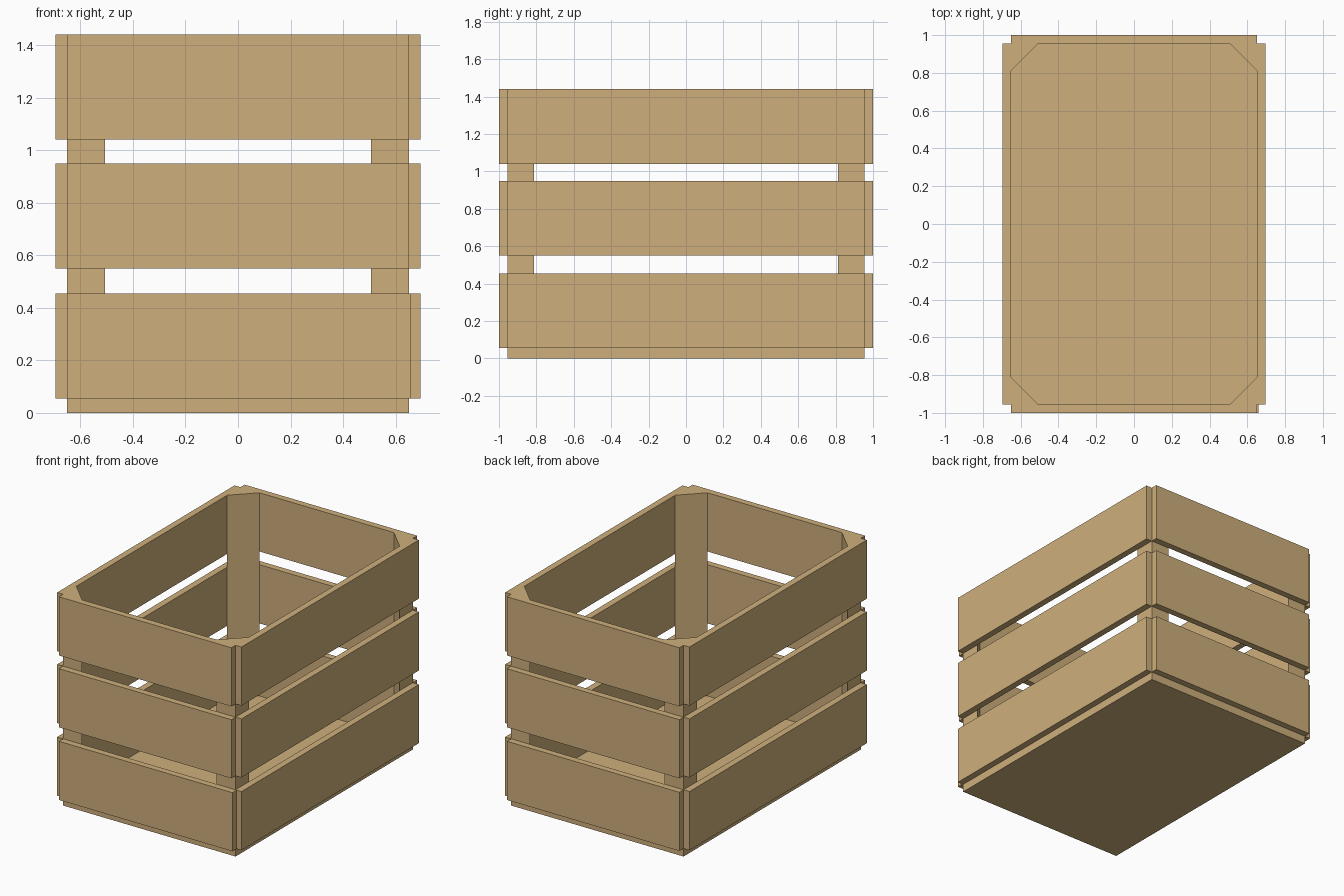
import bpy
import bmesh

if "Cube" in bpy.data.objects:
    bpy.data.objects.remove(bpy.data.objects["Cube"])

HX, HY = 0.65, 0.955       # inner frame half sizes
T = 0.045                  # slat thickness
FLOOR = 0.055              # floor thickness
TOP = 1.44
LEG = 0.143                # short side of the triangular posts
ROWS = (("bottom", 0.055), ("middle", 0.55), ("top", 1.04))
SLAT_H = 0.40

wood = bpy.data.materials.new("wood")
wood.diffuse_color = (0.62, 0.43, 0.20, 1.0)
wood.use_nodes = True
wood.node_tree.nodes["Principled BSDF"].inputs["Base Color"].default_value = wood.diffuse_color


def prism(name, outline, z0, z1):
    """Extrude a flat outline of (x, y) points from z0 up to z1."""
    bm = bmesh.new()
    base = bm.faces.new([bm.verts.new((x, y, z0)) for x, y in outline])
    ext = bmesh.ops.extrude_face_region(bm, geom=[base], use_keep_orig=True)
    verts = [g for g in ext["geom"] if isinstance(g, bmesh.types.BMVert)]
    bmesh.ops.translate(bm, verts=verts, vec=(0, 0, z1 - z0))
    bmesh.ops.recalc_face_normals(bm, faces=bm.faces)
    mesh = bpy.data.meshes.new(name)
    bm.to_mesh(mesh)
    bm.free()
    mesh.materials.append(wood)
    obj = bpy.data.objects.new(name, mesh)
    bpy.context.collection.objects.link(obj)
    return obj


def board(name, x0, x1, y0, y1, z0, z1):
    return prism(name, [(x0, y0), (x1, y0), (x1, y1), (x0, y1)], z0, z1)


# Floor panel
board("floor", -HX, HX, -HY, HY, 0, FLOOR)

# Triangular corner posts
for sx, side in ((-1, "left"), (1, "right")):
    for sy, end in ((-1, "front"), (1, "back")):
        tri = [(sx * HX, sy * HY),
               (sx * (HX - LEG), sy * HY),
               (sx * HX, sy * (HY - LEG))]
        prism(f"{end}_{side}_post", tri, FLOOR, TOP)

# Three rows of slats on all four sides, leaving the outer corners open
for row, z in ROWS:
    for s, side, end in ((-1, "left", "front"), (1, "right", "back")):
        x0, x1 = sorted((s * HX, s * (HX + T)))
        y0, y1 = sorted((s * HY, s * (HY + T)))
        # the lowest front slat is a touch longer on its right end
        extra = 0.008 if (row, end) == ("bottom", "front") else 0
        board(f"{side}_{row}_slat", x0, x1, -HY, HY, z, z + SLAT_H)
        board(f"{end}_{row}_slat", -HX, HX + extra, y0, y1, z, z + SLAT_H)
